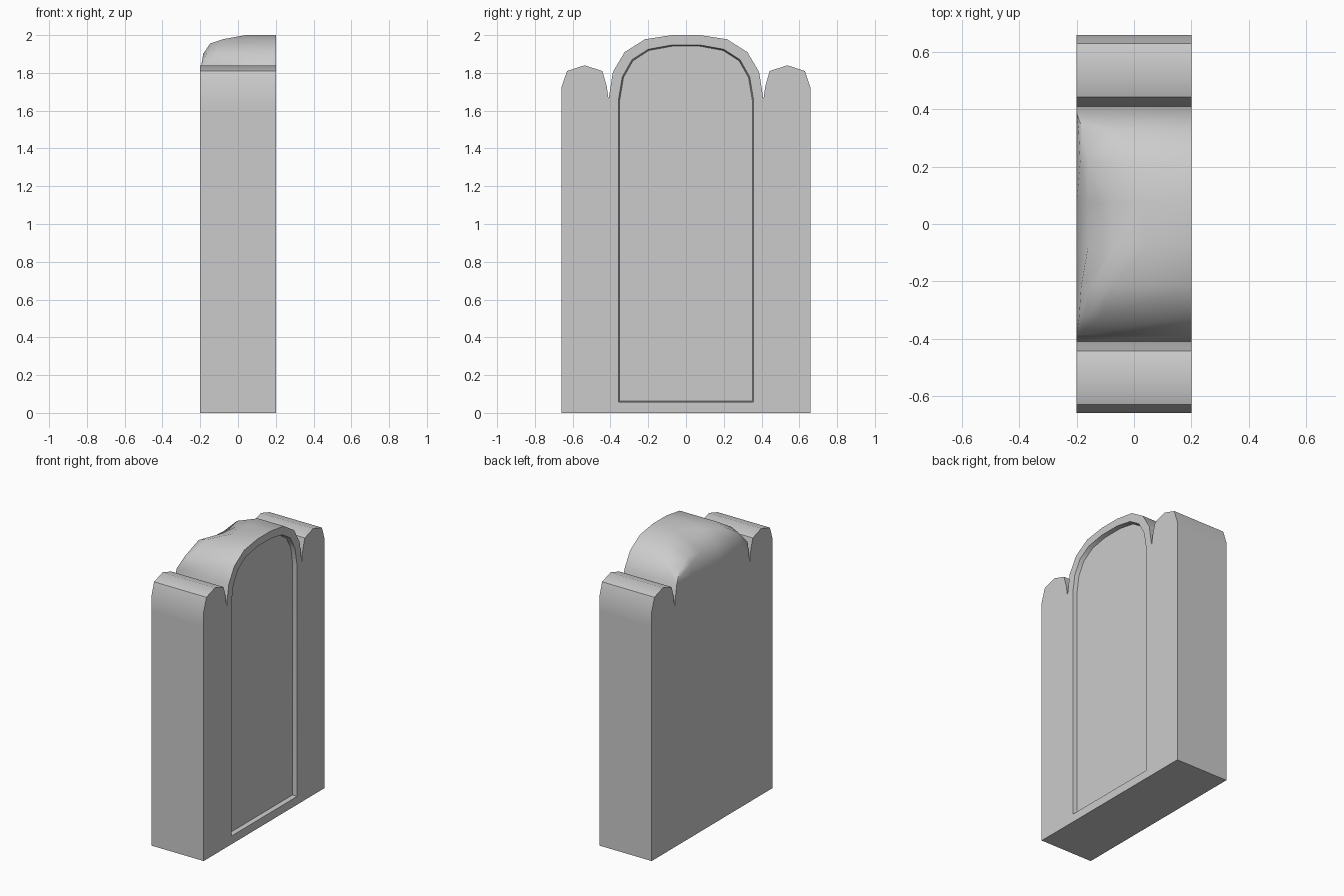
import bpy, bmesh, math

cube = bpy.data.objects.get("Cube")
if cube:
    bpy.data.objects.remove(cube)

HALF = 0.2          # half thickness
RIM = 1.8           # height where the broken area meets the back
DEPTH = 0.028       # panel recess

stone = bpy.data.materials.new("grey stone")
stone.use_nodes = True
colour = (0.6, 0.6, 0.6, 1)
stone.diffuse_color = colour
stone.node_tree.nodes["Principled BSDF"].inputs["Base Color"].default_value = colour

# Side shoulder outline, from ground up to the notch
shoulder = [(0.66, 0), (0.66, 1.72), (0.63, 1.81), (0.537, 1.84),
            (0.443, 1.81), (0.42, 1.73), (0.41, 1.66)]
# Arched crown: y, z, then slope start x, broken edge x and z
crown = [(0.387, 1.805, -HALF, -HALF, 1.805),
         (0.325, 1.91, -0.05, -0.178, 1.87),
         (0.217, 1.978, 0.0, -0.16, 1.918),
         (0.074, 2.0, 0.04, -0.07, 1.956),
         (-0.074, 2.0, 0.04, -0.065, 1.97),
         (-0.217, 1.978, -0.08, -0.148, 1.955),
         (-0.325, 1.91, -0.12, -0.172, 1.885),
         (-0.387, 1.805, -HALF, -HALF, 1.805)]
# Half outline of the recessed panel
panel_half = [(0.357, 0.057), (0.357, 1.66), (0.337, 1.78),
              (0.286, 1.87), (0.2, 1.925), (0.074, 1.948)]


def mirrored(points):
    return points + [(-y, z) for y, z in reversed(points)]


def plain_column(y, z):
    return [(HALF, y, z)] + [(-HALF, y, z)] * 4


def crown_column(y, z, start, edge, edge_z):
    if edge == -HALF:
        return plain_column(y, z)
    mid = (-HALF + 0.3 * (edge + HALF), y, RIM + 0.65 * (edge_z - RIM))
    return [(HALF, y, z), (start, y, z), (edge, y, edge_z), mid, (-HALF, y, RIM)]


columns = [plain_column(y, z) for y, z in shoulder]
columns += [crown_column(*c) for c in crown]
columns += [plain_column(-y, z) for y, z in reversed(shoulder)]

# Slab walls, broken crown and back
bm = bmesh.new()
grid = [[bm.verts.new(p) for p in col] for col in columns]
for a, b in zip(grid, grid[1:] + grid[:1]):
    for i in range(4):
        bm.faces.new((a[i], a[i + 1], b[i + 1], b[i]))
bm.faces.new([col[-1] for col in grid])
bmesh.ops.remove_doubles(bm, verts=bm.verts[:], dist=0.0005)
bmesh.ops.bisect_plane(bm, geom=bm.verts[:] + bm.edges[:] + bm.faces[:],
                       plane_co=(0, 0, 1.62), plane_no=(0, 0, 1))

# Front face with a recessed arched panel
rim_edges = [e for e in bm.edges if e.is_boundary]
outline = mirrored(panel_half)
top = [bm.verts.new((HALF, y, z)) for y, z in outline]
floor = [bm.verts.new((HALF - DEPTH, y * 0.983, 1 + (z - 1) * 0.993)) for y, z in outline]
for i in range(len(top)):
    j = (i + 1) % len(top)
    bm.faces.new((top[i], top[j], floor[j], floor[i]))
    rim_edges.append(bm.edges.get((top[i], top[j])))
bm.faces.new(floor)
bmesh.ops.triangle_fill(bm, edges=rim_edges, use_beauty=True, normal=(1, 0, 0))
bmesh.ops.recalc_face_normals(bm, faces=bm.faces[:])

mesh = bpy.data.meshes.new("headstone")
bm.to_mesh(mesh)
bm.free()
headstone = bpy.data.objects.new("headstone", mesh)
bpy.context.collection.objects.link(headstone)
mesh.materials.append(stone)

bpy.ops.object.select_all(action="DESELECT")
headstone.select_set(True)
bpy.context.view_layer.objects.active = headstone
bpy.ops.object.shade_smooth_by_angle(angle=math.radians(42))
